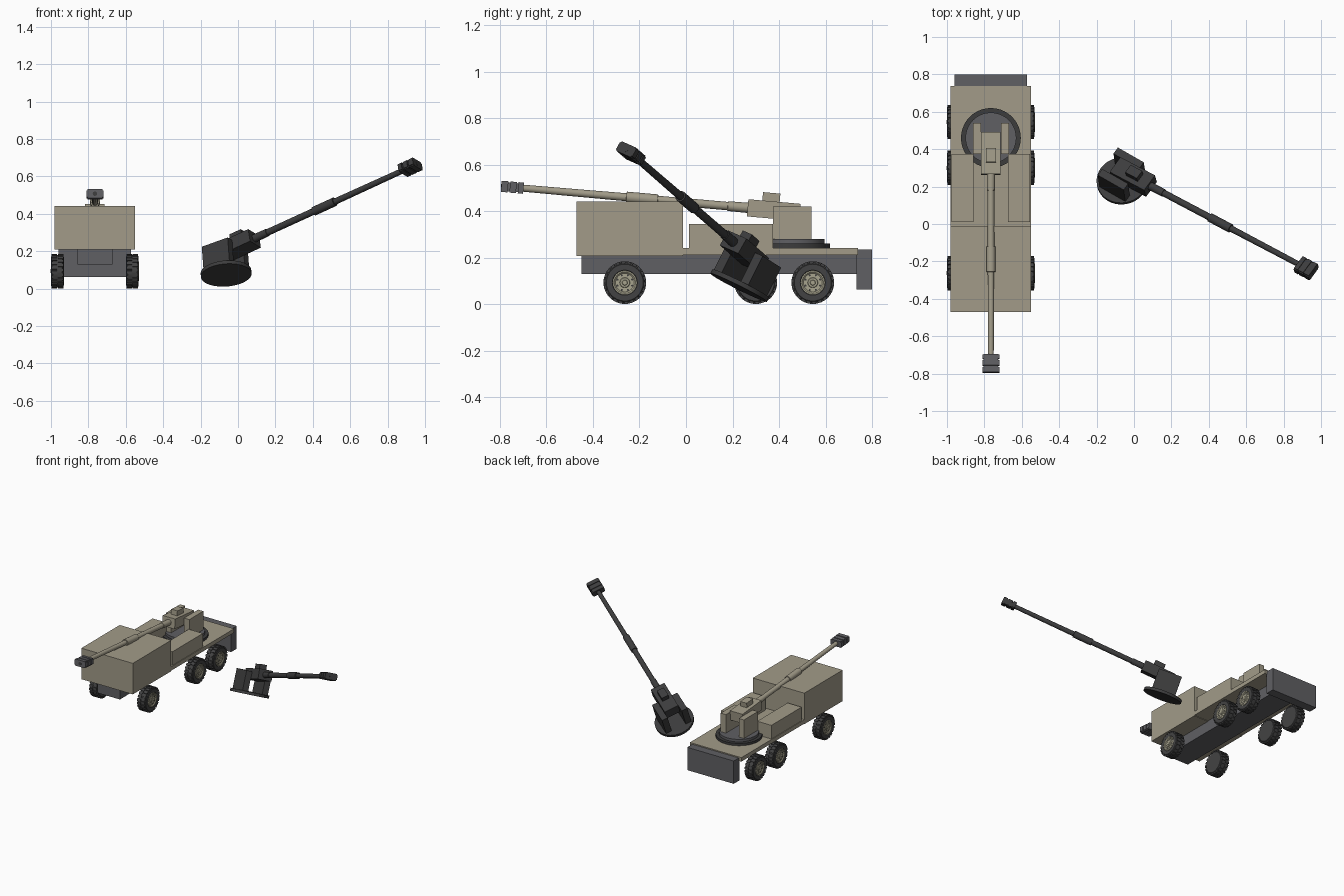
import bpy, bmesh, math
from mathutils import Matrix, Vector

if "Cube" in bpy.data.objects:
    bpy.data.objects.remove(bpy.data.objects["Cube"])


def material(name, rgb):
    m = bpy.data.materials.new(name)
    m.diffuse_color = (*rgb, 1)
    m.use_nodes = True
    m.node_tree.nodes["Principled BSDF"].inputs["Base Color"].default_value = m.diffuse_color
    return m


TAN = material("tan_paint", (0.36, 0.33, 0.25))
HUB = material("hub_tan", (0.39, 0.37, 0.27))
GREY = material("frame_grey", (0.115, 0.115, 0.125))
DARK = material("dark_grey", (0.045, 0.045, 0.046))
RUBBER = material("rubber", (0.055, 0.055, 0.056))
I = Matrix.Identity(4)
CX = -0.765


def finish(name, bm, mat, matrix=I):
    bmesh.ops.recalc_face_normals(bm, faces=bm.faces)
    for f in bm.faces:
        f.smooth = True
    for e in bm.edges:
        e.smooth = len(e.link_faces) == 2 and e.calc_face_angle(0) < 0.6
    me = bpy.data.meshes.new(name)
    bm.to_mesh(me)
    bm.free()
    me.materials.append(mat)
    ob = bpy.data.objects.new(name, me)
    ob.matrix_world = matrix
    bpy.context.collection.objects.link(ob)
    return ob


def add_box(bm, lo, hi, matrix=I):
    lo, hi = Vector(lo), Vector(hi)
    m = matrix @ Matrix.Translation((lo + hi) / 2) @ Matrix.Diagonal((*(hi - lo), 1))
    bmesh.ops.create_cube(bm, size=1, matrix=m)


def boxes(name, spans, mat, matrix=I):
    bm = bmesh.new()
    for lo, hi in spans:
        add_box(bm, lo, hi)
    return finish(name, bm, mat, matrix)


def add_lathe(bm, profile, segs, matrix=I):
    """Closed solid of revolution about z from (radius, height) points."""
    rings = []
    for r, h in profile:
        rings.append([bm.verts.new(matrix @ Vector((r * math.cos(a), r * math.sin(a), h)))
                      for a in (2 * math.pi * i / segs for i in range(segs))])
    for a, b in zip(rings, rings[1:]):
        for i in range(segs):
            j = (i + 1) % segs
            bm.faces.new((a[i], a[j], b[j], b[i]))
    bm.faces.new(rings[0])
    bm.faces.new(rings[-1])


def lathe(name, profile, segs, mat, matrix=I):
    bm = bmesh.new()
    add_lathe(bm, profile, segs)
    return finish(name, bm, mat, matrix)


def mirror_x(lo, hi):
    return [(lo, hi), ((-hi[0], lo[1], lo[2]), (-lo[0], hi[1], hi[2]))]


# ---- Truck body ----
T = Matrix.Translation((CX, 0, 0))
boxes("cab", [((-0.215, -0.47, 0.209), (0.215, -0.012, 0.443))], TAN, T)
boxes("deck", [((-0.215, -0.012, 0.213), (0.215, 0.739, 0.243))], TAN, T)
boxes("side_lockers", mirror_x((0.092, 0.012, 0.243), (0.21, 0.374, 0.346)), TAN, T)
boxes("chassis", [((-0.093, -0.45, 0.13), (0.093, 0.735, 0.213))], GREY, T)
boxes("rear_spade", [((-0.194, 0.733, 0.063), (0.194, 0.80, 0.235))], GREY, T)
lathe("turret_ring", [(0.16, 0.243), (0.16, 0.261)], 40, DARK,
      Matrix.Translation((CX, 0.46, 0)))


# ---- Wheels ----
def wheel(name, matrix):
    # tyre, local z pointing outward
    bm = bmesh.new()
    add_lathe(bm, [(0.076, -0.034), (0.087, -0.024), (0.087, 0.024), (0.079, 0.034),
                   (0.054, 0.034), (0.050, 0.027)], 32)
    n = 22
    for row in (-1, 1):
        for i in range(n):
            rot = Matrix.Rotation(2 * math.pi * (i + 0.25 * row) / n, 4, "Z")
            z0, z1 = sorted((row * 0.002, row * 0.031))
            add_box(bm, (0.080, -0.0085, z0), (0.0915, 0.0085, z1), rot)
    finish(name + "_tyre", bm, RUBBER, matrix)
    # rim dish with raised cap and bolts
    bm = bmesh.new()
    add_lathe(bm, [(0.052, 0.024), (0.052, 0.035), (0.046, 0.035), (0.040, 0.030),
                   (0.022, 0.030), (0.020, 0.034), (0.012, 0.034), (0.010, 0.037)], 24)
    for i in range(8):
        a = 2 * math.pi * i / 8
        at = Matrix.Translation((0.031 * math.cos(a), 0.031 * math.sin(a), 0))
        add_lathe(bm, [(0.004, 0.028), (0.004, 0.033)], 6, at)
    finish(name + "_hub", bm, HUB, matrix)
    # dark openings in the rim
    bm = bmesh.new()
    for i in range(8):
        a = 2 * math.pi * (i + 0.5) / 8
        at = Matrix.Translation((0.034 * math.cos(a), 0.034 * math.sin(a), 0))
        add_lathe(bm, [(0.0045, 0.028), (0.0045, 0.0306)], 8, at)
    finish(name + "_rim_holes", bm, DARK, matrix)


for axle, y in (("front", -0.263), ("middle", 0.30), ("rear", 0.545)):
    for side, s in (("left", -1), ("right", 1)):
        m = Matrix.Translation((CX + s * 0.20, y, 0.0935)) @ Matrix.Rotation(s * math.pi / 2, 4, "Y")
        wheel(f"{axle}_{side}_wheel", m)


# ---- Gun turret, origin at the base centre, barrel towards -y ----
ELEV = math.radians(5)


def gun(name, M, paint, metal):
    lathe(name + "_turntable", [(0.136, 0), (0.136, 0.02)], 40, metal, M)
    boxes(name + "_cheeks", mirror_x((0.054, -0.087, 0.02), (0.097, 0.08, 0.16)), paint, M)
    # elevating mass
    E = M @ Matrix.Translation((0, -0.195, 0.155)) @ Matrix.Rotation(-ELEV, 4, "X")
    boxes(name + "_breech", [((-0.052, 0, -0.037), (0.052, 0.225, 0.037))], paint, E)
    boxes(name + "_sight", [((-0.026, 0.06, 0.037), (0.026, 0.135, 0.073))], paint, E)
    F = E @ Matrix.Rotation(math.pi / 2, 4, "X")      # local z runs along the barrel
    lathe(name + "_barrel", [(0.022, -0.01), (0.021, 0.085), (0.018, 0.086), (0.018, 0.387),
                             (0.024, 0.388), (0.024, 0.523), (0.017, 0.524), (0.015, 0.98)],
          20, paint, F)
    # muzzle brake: core with three baffles
    bm = bmesh.new()
    add_box(bm, (-0.039, -0.019, 0.968), (0.039, 0.019, 1.06))
    for a, b in ((0.967, 0.990), (0.998, 1.026), (1.034, 1.063)):
        add_box(bm, (-0.046, -0.018, a), (0.046, 0.018, b))
        add_box(bm, (-0.040, -0.024, a), (0.040, 0.024, b))
    finish(name + "_muzzle_brake", bm, metal, F)
    lathe(name + "_bore", [(0.012, 1.05), (0.012, 1.064)], 16, DARK, F)


gun("mounted_gun", Matrix.Translation((CX, 0.46, 0.26)), TAN, GREY)

# Detached gun, tilted: frame from its barrel direction and rough up axis
d = Vector((0.82, -0.433, 0.375)).normalized()
u = Vector((0, 0.407, 0.914))
u = (u - d * u.dot(d)).normalized()
fwd = d * math.cos(ELEV) - u * math.sin(ELEV)
up = d * math.sin(ELEV) + u * math.cos(ELEV)
R = Matrix((up.cross(fwd) * -1, -fwd, up)).transposed()
if R.determinant() < 0:
    R = Matrix((up.cross(fwd), -fwd, up)).transposed()
gun("detached_gun", Matrix.Translation((-0.063, 0.226, 0.072)) @ R.to_4x4(), DARK, DARK)
